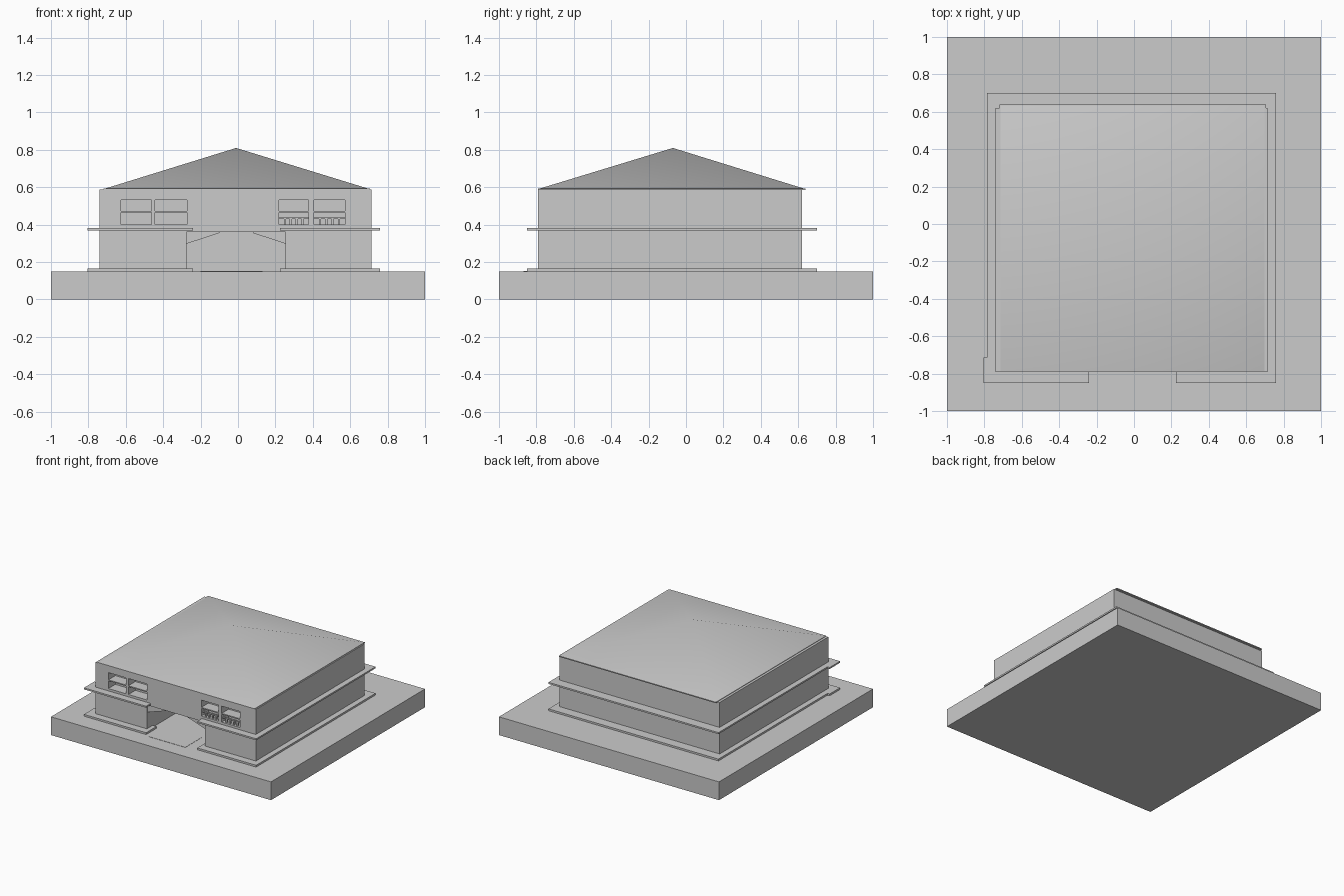
import bpy, bmesh

if "Cube" in bpy.data.objects:
    bpy.data.objects.remove(bpy.data.objects["Cube"])


def mesh_object(name, bm):
    bmesh.ops.recalc_face_normals(bm, faces=bm.faces[:])
    me = bpy.data.meshes.new(name)
    bm.to_mesh(me)
    bm.free()
    ob = bpy.data.objects.new(name, me)
    bpy.context.collection.objects.link(ob)
    return ob


def add_box(bm, x0, x1, y0, y1, z0, z1):
    vs = bmesh.ops.create_cube(bm, size=1)["verts"]
    for v in vs:
        v.co = ((x0 + x1) / 2 + v.co.x * (x1 - x0),
                (y0 + y1) / 2 + v.co.y * (y1 - y0),
                (z0 + z1) / 2 + v.co.z * (z1 - z0))


def boxes(name, dims):
    bm = bmesh.new()
    for d in dims:
        add_box(bm, *d)
    return mesh_object(name, bm)


def prism(name, profile, y0, y1):
    bm = bmesh.new()
    face = bm.faces.new([bm.verts.new((x, y0, z)) for x, z in profile])
    new = bmesh.ops.extrude_face_region(bm, geom=[face])["geom"]
    bmesh.ops.translate(bm, vec=(0, y1 - y0, 0),
                        verts=[v for v in new if isinstance(v, bmesh.types.BMVert)])
    return mesh_object(name, bm)


FRONT = -0.79

# Plinth
boxes("plinth", [(-1, 1, -1, 1, 0, 0.15)])

# Main building block
walls = boxes("walls", [(-0.74, 0.715, FRONT, 0.62, 0.14, 0.588)])

# Window and entrance openings cut into the front
left_cols = [(-0.625, -0.463), (-0.443, -0.273)]
right_cols = [(0.22, 0.376), (0.405, 0.573)]
rows = [(0.402, 0.465), (0.474, 0.533)]
holes = [(x0, x1, -0.9, FRONT + 0.09, z0, z1)
         for x0, x1 in left_cols + right_cols for z0, z1 in rows]
holes.append((-0.275, 0.255, -0.9, -0.25, 0.15, 0.36))
cutter = boxes("opening_cutter", holes)
cutter.hide_render = True
mod = walls.modifiers.new("openings", "BOOLEAN")
mod.operation = "DIFFERENCE"
mod.solver = "EXACT"
mod.object = cutter
bpy.context.view_layer.objects.active = walls
bpy.ops.object.modifier_apply(modifier=mod.name)
bpy.data.objects.remove(cutter)

# Sloped corner pieces under the entrance ceiling
prism("entrance_brace_left", [(-0.275, 0.298), (-0.10, 0.355), (-0.10, 0.36), (-0.275, 0.36)],
      FRONT + 0.01, -0.25)
prism("entrance_brace_right", [(0.255, 0.298), (0.08, 0.355), (0.08, 0.36), (0.255, 0.36)],
      FRONT + 0.01, -0.25)

# Short balusters in the lower right windows
bars = []
for x0, x1 in right_cols:
    bars.append((x0, x1, FRONT + 0.01, FRONT + 0.025, 0.43, 0.437))
    step = (x1 - x0) / 5
    for i in range(1, 5):
        c = x0 + i * step
        bars.append((c - 0.006, c + 0.006, FRONT + 0.01, FRONT + 0.025, 0.402, 0.432))
boxes("window_railings", bars)

# Ledges around the building, open at the entrance
for name, z0, z1 in (("lower_ledge", 0.148, 0.165), ("upper_ledge", 0.37, 0.383)):
    boxes(name, [
        (-0.805, -0.24, -0.85, -0.715, z0, z1),
        (0.225, 0.76, -0.85, -0.715, z0, z1),
        (-0.785, -0.70, -0.715, 0.70, z0, z1),
        (0.68, 0.76, -0.715, 0.70, z0, z1),
        (-0.70, 0.68, 0.58, 0.70, z0, z1),
    ])

# Thin mat in front of the entrance
boxes("entrance_mat", [(-0.20, 0.13, -0.87, -0.66, 0.148, 0.152)])

# Low pyramid roof on a thin eave
boxes("eave", [(-0.72, 0.705, -0.792, 0.64, 0.584, 0.592)])
bm = bmesh.new()
base = [bm.verts.new((x, y, 0.59)) for x, y in
        ((-0.72, -0.792), (0.705, -0.792), (0.705, 0.64), (-0.72, 0.64))]
apex = bm.verts.new((-0.01, -0.07, 0.81))
bm.faces.new(base)
for i in range(4):
    bm.faces.new((base[i], base[(i + 1) % 4], apex))
roof = mesh_object("roof", bm)
for f in roof.data.polygons:
    f.use_smooth = len(f.vertices) == 3
